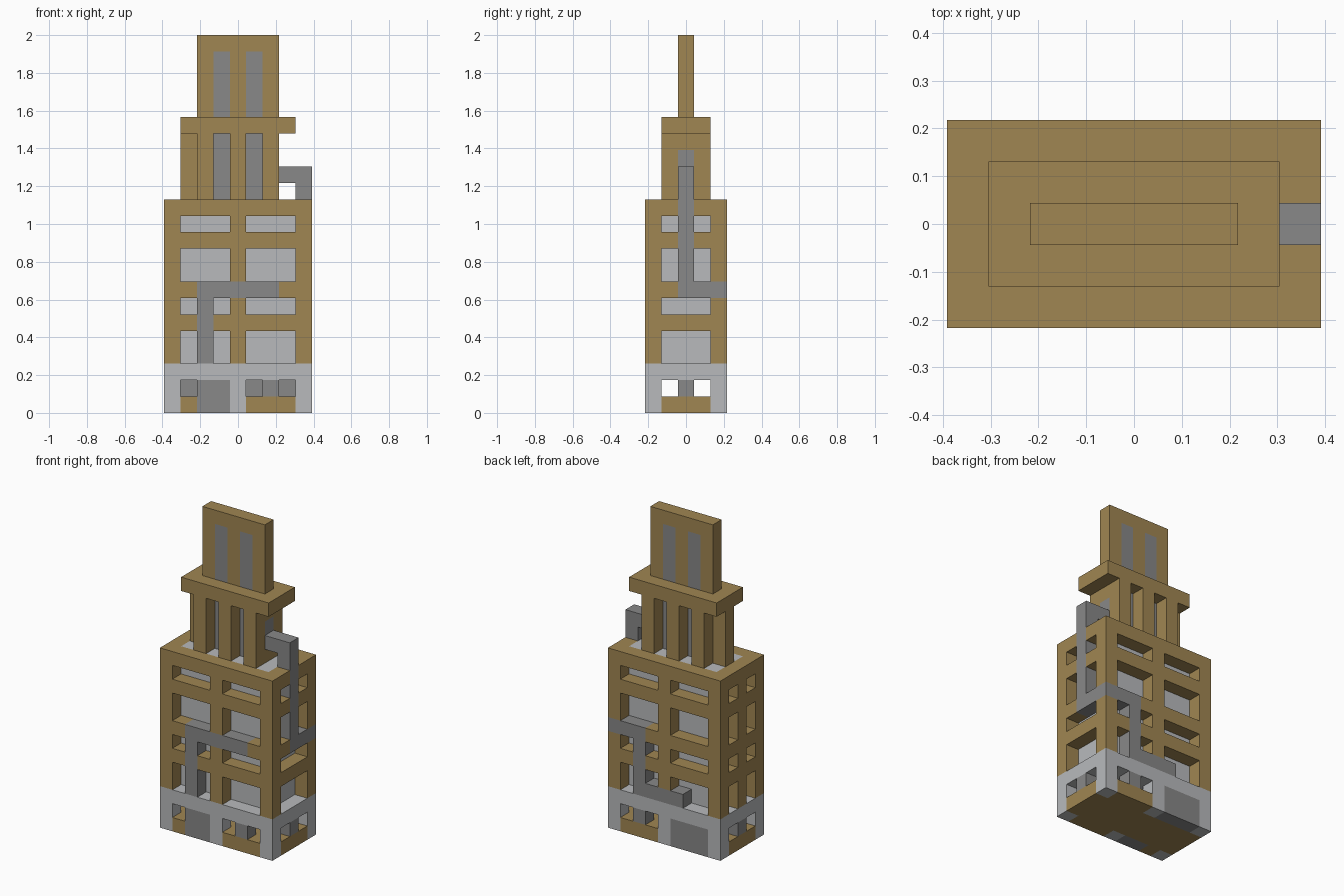
import bpy
import bmesh
from mathutils import Vector

if "Cube" in bpy.data.objects:
    bpy.data.objects.remove(bpy.data.objects["Cube"], do_unlink=True)

U = 2 / 23  # side of one building block
blocks = {}  # cell -> part name


def material(name, color):
    m = bpy.data.materials.new(name)
    m.use_nodes = True
    m.diffuse_color = (*color, 1)
    m.node_tree.nodes["Principled BSDF"].inputs["Base Color"].default_value = (*color, 1)
    return m


SAND = material("sandstone", (0.352, 0.238, 0.084))
PALE = material("pale_stone", (0.479, 0.491, 0.503))
DARK = material("dark_stone", (0.246, 0.246, 0.246))


def fill(part, xs, ys, zs):
    """Give a box of cells (inclusive ranges) to a part; None carves it away."""
    for x in range(xs[0], xs[1] + 1):
        for y in range(ys[0], ys[1] + 1):
            for z in range(zs[0], zs[1] + 1):
                if part:
                    blocks[x, y, z] = part
                else:
                    blocks.pop((x, y, z), None)


BAYS = ((-3, -1), (1, 3))
WINDOW_ROWS = ((3, 4), (6, 6), (8, 9), (11, 11))

# Main block: facade shell around a solid pale core
fill("facade", (-4, 4), (-2, 2), (3, 12))
fill("inner_core", (-3, 3), (-1, 1), (3, 12))
for row in WINDOW_ROWS:
    for side in (-1, 1):
        for bay in BAYS:
            fill(None, bay, (2 * side, 2 * side), row)
        for x in (-4, 4):
            fill(None, (x, x), (side, side), row)
for row in WINDOW_ROWS[:2]:
    fill(None, (4, 4), (-1, 1), row)

# Ground floor: pale walls, open hall, sandstone sills
fill("ground_floor", (-4, 4), (-2, 2), (0, 2))
fill("ground_slab", (-3, 3), (-1, 1), (0, 0))
fill(None, (-3, 3), (-1, 1), (1, 1))
fill("hall_wall", (-3, 3), (0, 0), (1, 1))
for x in (-4, 4):
    fill("ground_slab", (x, x), (-1, 1), (0, 0))
    fill(None, (x, x), (-1, 1), (1, 1))
    fill("ground_pillars", (x, x), (0, 0), (1, 1))
for y in (-2, 2):
    fill("ground_slab", (1, 3), (y, y), (0, 0))
    fill(None, (1, 3), (y, y), (1, 1))
    fill("ground_pillars", (2, 2), (y, y), (1, 1))
fill("ground_slab", (-3, -3), (-2, -2), (0, 0))
fill(None, (-3, -3), (-2, -2), (1, 1))
fill("front_door", (-2, -1), (-2, -2), (0, 1))
fill("back_door", (-3, -1), (2, 2), (0, 1))

# Tower: posts around a wall, a cap, and the upright slab
fill("tower_wall", (-2, 2), (0, 0), (13, 16))
for y in (-1, 1):
    for x in (-2, 0, 2):
        fill("tower_posts", (x, x), (y, y), (13, 16))
fill("tower_posts", (-3, -3), (0, 0), (13, 16))
fill("tower_cap", (-3, 3), (-1, 1), (17, 17))
fill("top_slab", (-2, 2), (0, 0), (18, 22))
for x in (-1, 1):
    fill("tower_stripes", (x, x), (0, 0), (13, 16))
    fill("slab_stripes", (x, x), (0, 0), (18, 21))

# Pipes set into the front, the side and the back
fill("front_pipe", (-2, -2), (-2, -2), (3, 7))
fill("front_pipe", (-2, 2), (-2, -2), (7, 7))
fill("side_pipe", (4, 4), (0, 0), (7, 14))
fill("side_pipe", (2, 4), (0, 0), (14, 14))
fill("side_pipe", (2, 2), (0, 0), (14, 15))
fill("side_pipe", (4, 4), (0, 2), (7, 7))
fill("back_pipe", (2, 4), (2, 2), (7, 7))
fill("back_pipe", (2, 2), (2, 2), (3, 7))
fill("back_pipe", (-1, 2), (2, 2), (3, 3))

PARTS = {
    "facade": SAND, "inner_core": PALE,
    "ground_floor": PALE, "ground_slab": SAND, "hall_wall": DARK,
    "ground_pillars": DARK, "front_door": DARK, "back_door": DARK,
    "tower_wall": SAND, "tower_posts": SAND, "tower_cap": SAND,
    "tower_stripes": DARK, "top_slab": SAND, "slab_stripes": DARK,
    "front_pipe": DARK, "side_pipe": DARK, "back_pipe": DARK,
}


def build(part, mat):
    """Make one mesh from the exposed sides of a part's cells."""
    bm = bmesh.new()
    for cell, owner in blocks.items():
        if owner != part:
            continue
        center = Vector(cell) + Vector((0, 0, 0.5))
        for axis in range(3):
            for sign in (-1, 1):
                n = Vector((0, 0, 0))
                n[axis] = sign
                if tuple(int(c + d) for c, d in zip(cell, n)) in blocks:
                    continue
                a = Vector((0, 0, 0))
                a[(axis + 1) % 3] = 0.5
                b = n.cross(a)
                mid = center + n / 2
                corners = (mid + a + b, mid - a + b, mid - a - b, mid + a - b)
                bm.faces.new([bm.verts.new(c * U) for c in corners])
    bmesh.ops.remove_doubles(bm, verts=bm.verts[:], dist=U / 100)
    mesh = bpy.data.meshes.new(part)
    bm.to_mesh(mesh)
    bm.free()
    mesh.materials.append(mat)
    bpy.context.scene.collection.objects.link(bpy.data.objects.new(part, mesh))


for part, mat in PARTS.items():
    build(part, mat)
